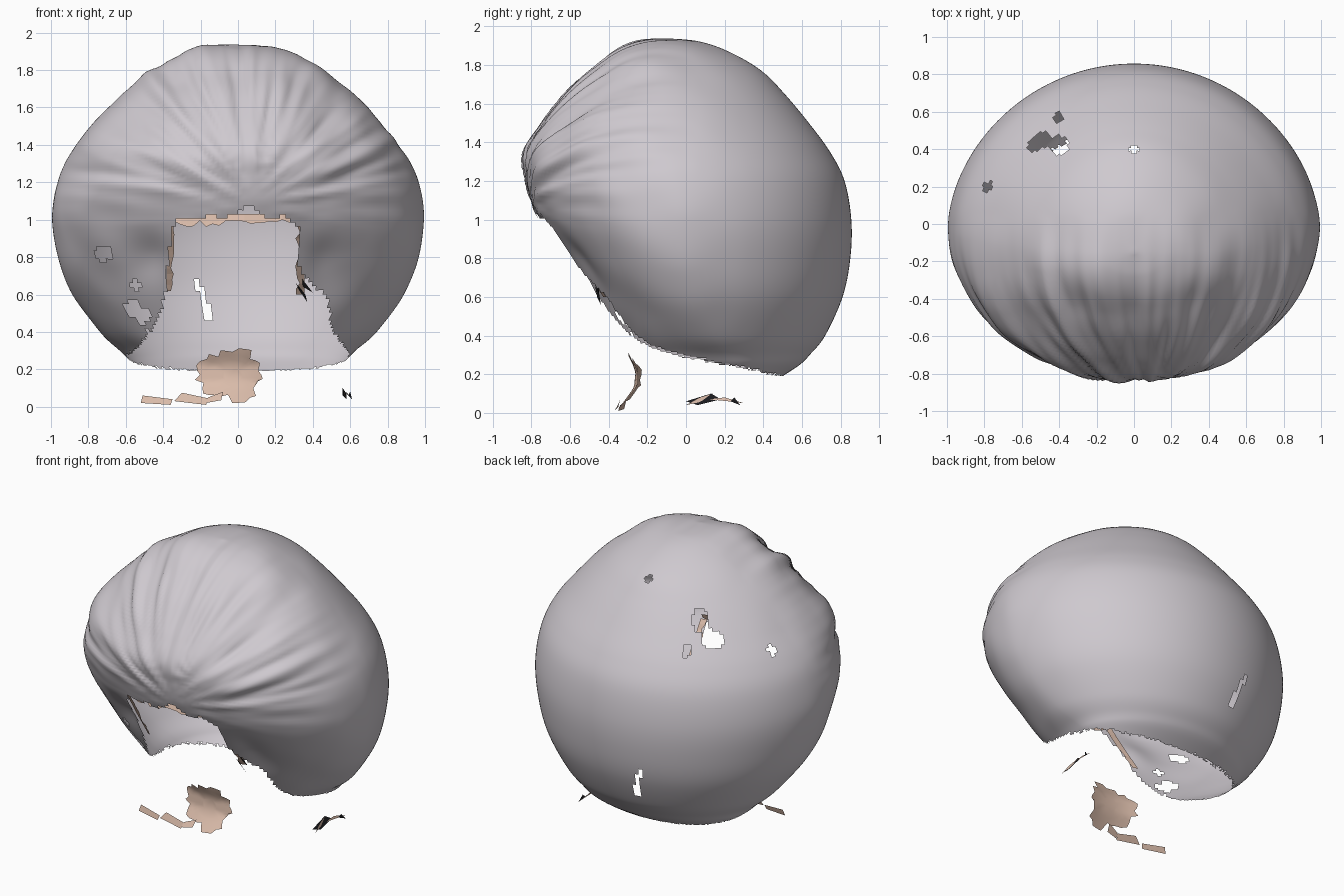
import bpy, bmesh, math, random
from mathutils import Vector, noise

if "Cube" in bpy.data.objects:
    bpy.data.objects.remove(bpy.data.objects["Cube"])

random.seed(4)


def material(name, rgb):
    m = bpy.data.materials.new(name)
    m.diffuse_color = (*rgb, 1)
    m.use_nodes = True
    m.node_tree.nodes["Principled BSDF"].inputs["Base Color"].default_value = m.diffuse_color
    return m


GREY = material("hair_grey", (0.62, 0.585, 0.625))
SKIN = material("skin", (0.70, 0.50, 0.40))
DARK = material("near_black", (0.01, 0.01, 0.012))


def finish(bm, name, mat, smooth=True):
    me = bpy.data.meshes.new(name)
    bm.normal_update()
    bm.to_mesh(me)
    bm.free()
    me.materials.append(mat)
    for p in me.polygons:
        p.use_smooth = smooth
    ob = bpy.data.objects.new(name, me)
    bpy.context.collection.objects.link(ob)
    return ob


# Cross-sections of the hair: height, half width, front y, widest y, back y
SECTIONS = [
    (.19, .50, -.30, .25, .50), (.25, .58, -.35, .22, .59), (.30, .63, -.37, .19, .64),
    (.40, .74, -.40, .13, .72), (.60, .885, -.50, .06, .81), (.80, .965, -.63, 0, .85),
    (1.0, .995, -.76, -.03, .855), (1.2, .97, -.83, -.06, .82), (1.35, .90, -.84, -.08, .745),
    (1.5, .78, -.745, -.10, .635), (1.65, .64, -.62, -.12, .51), (1.77, .50, -.50, -.14, .39),
    (1.87, .34, -.39, -.15, .22), (1.925, .19, -.28, -.15, .06), (1.945, .01, -.16, -.15, -.14),
]


def lerp_table(table, v, col=1):
    for a, b in zip(table, table[1:]):
        if v <= b[0]:
            t = max(0, (v - a[0]) / (b[0] - a[0]))
            return a[col] + (b[col] - a[col]) * t
    return table[-1][col]


def section(u):
    """Smooth cross-section at fractional index u."""
    n = len(SECTIONS)
    i = min(int(u), n - 2)
    t = u - i
    p = [SECTIONS[max(0, min(n - 1, i + k))] for k in (-1, 0, 1, 2)]
    return [0.5 * (2 * b + (c - a) * t + (2 * a - 5 * b + 4 * c - d) * t * t
                   + (3 * b - a - 3 * c + d) * t ** 3) for a, b, c, d in zip(*p)]


def front_y(x, z):
    w, yf, yc = (lerp_table(SECTIONS, z, k) for k in (1, 2, 3))
    return yc - (yc - yf) * math.sqrt(max(0, 1 - (x / w) ** 2))


# Outline of the face opening and of the tilted bottom rim
OPEN_L = [(.2, .66), (.28, .57), (.4, .47), (.5, .42), (.6, .39), (.9, .36), (1.0, .33), (1.03, .25)]
OPEN_R = [(.2, .66), (.28, .60), (.4, .51), (.6, .47), (.66, .39), (.75, .32), (.95, .34), (1.03, .25)]
RIM = [(-.4, .50), (-.25, .38), (-.15, .31), (.1, .27), (.3, .235), (.5, .19)]


def in_opening(x, z):
    top = 1.01 + 0.05 * math.exp(-((x - .05) / .1) ** 2) + .01 * math.sin(30 * x)
    return z < top and abs(x) < lerp_table(OPEN_L if x < 0 else OPEN_R, z)


def relief(x, y, z):
    """Irregular locks fanning out from above the forehead."""
    dx, dz = x - .08, z - 1.08
    r, a = math.hypot(dx, dz), math.atan2(dx, dz)
    mask = max(0, min(1, (.05 - y) / .5)) * min(1, r / .2) * max(0, min(1, (z - .95) / .3))
    wave = noise.noise((5 * a, 1.5 * r, 3)) + .7 * noise.noise((11 * a, 3 * r, 8))
    lumps = .012 * noise.noise((4 * x, 4 * y, 4 * z)) * max(0, min(1, (.3 - y) / .4))
    dent = sum(math.exp(-((x - s * .47) / .1) ** 2 - ((z - .8) / .13) ** 2) for s in (-1, 1))
    return .028 * mask * wave + lumps - (.03 * dent if y < 0 else 0)


# Small gaps in the shell: seen from the top (x, y), the front and the back (x, z)
TOP_GAPS = [(-.53, .42, .035), (-.48, .45, .045), (-.40, .42, .05), (-.40, .57, .028),
            (0, .40, .025), (-.78, .20, .025)]
FRONT_GAPS = [(-.56, .53, .045), (-.51, .49, .045), (-.55, .65, .025), (-.72, .82, .045)]
BACK_GAPS = [(-.21 + .008 * i, .66 - .026 * i, .018) for i in range(8)]


def in_gap(p):
    def near(gaps, a, b):
        return any(math.hypot(a - g[0], b - g[1]) < g[2] for g in gaps)
    return ((p.z > 1 and near(TOP_GAPS, p.x, p.y)) or (p.y < 0 and near(FRONT_GAPS, p.x, p.z))
            or (p.y > .3 and near(BACK_GAPS, p.x, p.z)))


N, M = 220, 130
bm = bmesh.new()
rings = []
for j in range(M + 1):
    z, w, yf, yc, yb = section(j / M * (len(SECTIONS) - 1))
    ring = []
    for i in range(N):
        t = 2 * math.pi * i / N
        c, s = math.cos(t), math.sin(t)
        x, y = w * c, yc + (s ** 1.1 * (yb - yc) if s > 0 else s * (yc - yf))
        out = Vector((x, y + .05, z - 1)).normalized()
        ring.append(bm.verts.new(Vector((x, y, z)) + out * relief(x, y, z)))
    rings.append(ring)
for a, b in zip(rings, rings[1:]):
    for i in range(N):
        k = (i + 1) % N
        bm.faces.new((a[i], a[k], b[k], b[i]))
bm.faces.new(rings[-1])
gone = []
for f in bm.faces:
    p = f.calc_center_median()
    cut = p.z < lerp_table(RIM, p.y) + random.uniform(-.008, .008)
    if cut or (p.y < .1 and in_opening(p.x, p.z)) or in_gap(p):
        gone.append(f)
bmesh.ops.delete(bm, geom=gone, context='FACES')
finish(bm, "hair_shell", GREY)


# Ragged skin band just behind the edge of the opening
def ragged_band(name, points, inward, depth):
    bm = bmesh.new()
    prev = None
    for x, z in points:
        d = inward
        wide = random.uniform(.0, .045)
        y = front_y(x, z) + depth
        inner = bm.verts.new((x + d[0] * wide, y, z + d[1] * wide))
        outer = bm.verts.new((x - d[0] * .03, y + .015, z - d[1] * .03))
        if prev:
            bm.faces.new((prev[0], inner, outer, prev[1]))
        prev = (inner, outer)
    finish(bm, name, SKIN, False)


ragged_band("forehead_skin", [(-.34 + .034 * i, 1.0) for i in range(21)], (0, -1), .05)
ragged_band("cheek_skin_left", [(-.365, .62 + .03 * i) for i in range(14)], (.6, 0), .03)
ragged_band("cheek_skin_right", [(.335, .60 + .03 * i) for i in range(14)], (-.7, 0), .03)


# Ragged neck patch, bowed front to back
def neck_point(x, z):
    y = lerp_table([(0, -.37), (.06, -.32), (.13, -.27), (.22, -.26), (.3, -.30)], z)
    return (x, y + .8 * (x + .02) ** 2, z)


bm = bmesh.new()
K = 36
layers = []
for r in (.3, .6, .8, 1):
    ring = []
    for i in range(K):
        t = 2 * math.pi * i / K
        q = r * (random.uniform(.75, 1.15) if r == 1 else 1)
        ring.append(bm.verts.new(neck_point(-.03 + .18 * q * math.cos(t),
                                            max(.01, .17 + .135 * q * math.sin(t)))))
    layers.append(ring)
bm.faces.new(layers[0])
for a, b in zip(layers, layers[1:]):
    for i in range(K):
        k = (i + 1) % K
        bm.faces.new((a[i], b[i], b[k], a[k]))
finish(bm, "neck_patch", SKIN)


# Loose slivers
def sliver(name, quads, mat):
    bm = bmesh.new()
    for q in quads:
        bm.faces.new([bm.verts.new(p) for p in q])
    finish(bm, name, mat, False)


sliver("shoulder_strip", [
    [(-.52, -.32, .02), (-.36, -.35, .01), (-.35, -.34, .04), (-.51, -.31, .06)],
    [(-.34, -.35, .03), (-.17, -.37, .01), (-.16, -.35, .045), (-.30, -.34, .075)],
    [(-.17, -.37, .02), (-.09, -.36, .035), (-.08, -.33, .08), (-.16, -.35, .05)]], SKIN)
sliver("shoulder_scrap", [
    [(.58, 0, .04), (.57, .09, .06), (.56, .14, .1), (.57, .06, .075)],
    [(.58, .12, .07), (.59, .22, .06), (.60, .30, .05), (.58, .20, .08)]], SKIN)
sliver("shoulder_scrap_dark", [
    [(.56, 0, .06), (.58, .06, .04), (.58, .18, .07), (.56, .13, .1)],
    [(.59, .23, .06), (.61, .28, .04), (.60, .25, .08)]], DARK)
sliver("cheek_scrap_dark", [
    [(.31, -.47, .66), (.36, -.46, .60), (.37, -.44, .56), (.33, -.45, .62)],
    [(.33, -.48, .70), (.40, -.45, .61), (.35, -.45, .64)]], DARK)
